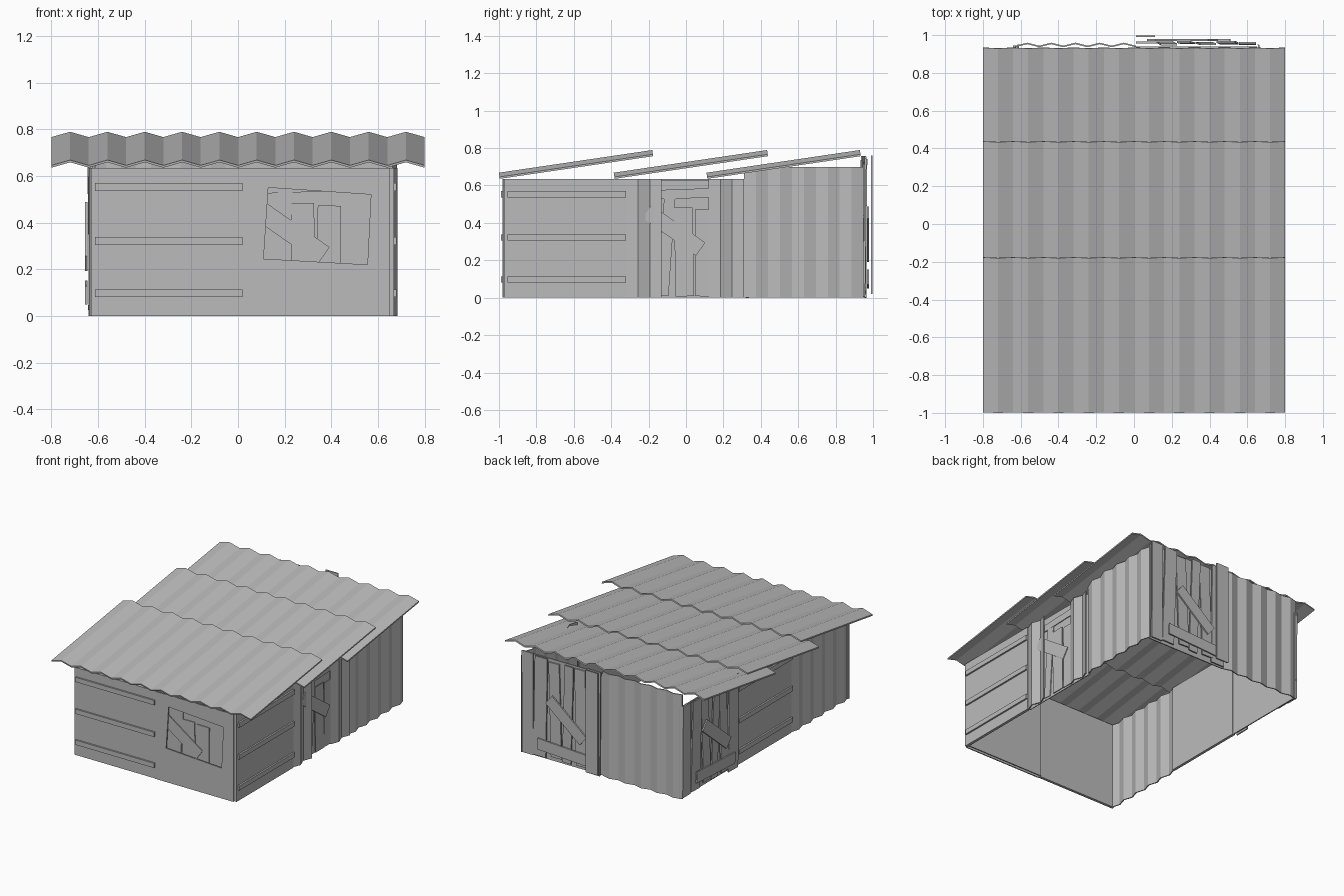
import bpy, bmesh
from math import radians
from mathutils import Matrix, Vector

cube = bpy.data.objects.get("Cube")
if cube:
    bpy.data.objects.remove(cube, do_unlink=True)

grey = bpy.data.materials.new("weathered_grey")
grey.use_nodes = True
grey.diffuse_color = (0.5, 0.5, 0.5, 1)
grey.node_tree.nodes["Principled BSDF"].inputs["Base Color"].default_value = (0.5, 0.5, 0.5, 1)


def finish(name, bm, matrix):
    bmesh.ops.recalc_face_normals(bm, faces=bm.faces)
    mesh = bpy.data.meshes.new(name)
    bm.to_mesh(mesh)
    bm.free()
    mesh.materials.append(grey)
    obj = bpy.data.objects.new(name, mesh)
    obj.matrix_world = matrix
    bpy.context.collection.objects.link(obj)
    return obj


def frame(origin, along, up):
    """Local x runs along, local z runs up, local y points into the building."""
    x, z = Vector(along).normalized(), Vector(up).normalized()
    y = z.cross(x)
    return Matrix.Translation(origin) @ Matrix((x, y, z)).transposed().to_4x4()


def board(name, wall, u, z, width, height, depth=0.0, thick=0.012, turn=0, lean=0):
    bm = bmesh.new()
    bmesh.ops.create_cube(bm, size=1, matrix=Matrix.Diagonal((width, thick, height, 1)))
    place = (Matrix.Translation((u, depth, z)) @ Matrix.Rotation(radians(turn), 4, 'Y')
             @ Matrix.Rotation(radians(lean), 4, 'X'))
    return finish(name, bm, wall @ place)


def panel(name, wall, u0, u1, height, depth, thick):
    return board(name, wall, (u0 + u1) / 2, height / 2, u1 - u0, height, depth, thick)


def corrugated(name, matrix, u0, u1, length, folds, amp, thick=0.008):
    """Zigzag strip extruded along local z."""
    bm = bmesh.new()
    count = folds + 1
    line = [(u0 + (u1 - u0) * i / folds, amp if i % 2 == 0 else -amp) for i in range(count)]
    rows = []
    for z in (0, length):
        for shift in (-thick / 2, thick / 2):
            rows.append([bm.verts.new((u, y + shift, z)) for u, y in line])
    a, b, c, d = rows
    for i in range(folds):
        for p, q in ((a, b), (b, d), (d, c), (c, a)):
            bm.faces.new((p[i], p[i + 1], q[i + 1], q[i]))
    for i in (0, -1):
        bm.faces.new((a[i], b[i], d[i], c[i]))
    return finish(name, bm, matrix)


def battened(name, wall, u0, u1, height=0.635):
    panel(name, wall, u0, u1, height, 0.01, 0.02)
    for i, z in enumerate((0.097, 0.322, 0.553)):
        board(f"{name}_batten_{i + 1}", wall, (u0 + u1) / 2 + 0.008, z,
              u1 - u0 - 0.016, 0.034, -0.006)


def boarding(name, wall, u, depth):
    """Planks that close an opening."""
    board(name + "_plank_1", wall, u - 0.04, 0.275, 0.06, 0.53, depth + 0.004, 0.006, 4)
    board(name + "_plank_2", wall, u + 0.055, 0.245, 0.10, 0.475, depth, 0.006, -1)
    board(name + "_plank_3", wall, u + 0.165, 0.24, 0.10, 0.465, depth + 0.003, 0.006, 0.5)
    board(name + "_head", wall, u + 0.04, 0.555, 0.30, 0.05, depth + 0.003, 0.006, -2)
    board(name + "_brace", wall, u, 0.36, 0.35, 0.085, depth - 0.006, 0.006, 35)


def plank_door(name, wall, u, height):
    """Crooked plank door on a flat backing."""
    panel(name + "_backing", wall, u, u + 0.64, height - 0.02, 0.012, 0.008)
    planks = ((0.05, 0.09, 0, 0.98, 0.5), (0.155, 0.10, 1.5, 0.96, 0.7), (0.27, 0.085, -2, 0.9, -0.6),
              (0.375, 0.07, 2, 0.94, 0.5), (0.475, 0.085, -1.5, 0.92, -0.8), (0.58, 0.11, 0.5, 1, 0))
    for i, (off, width, turn, tall, lean) in enumerate(planks):
        board(f"{name}_plank_{i + 1}", wall, u + off, height / 2, width, height * tall,
              -0.008 - 0.004 * (i % 2), 0.01, turn, lean)
    board(name + "_brace", wall, u + 0.37, 0.34, 0.36, 0.085, -0.026, 0.01, 40)
    board(name + "_foot", wall, u + 0.36, 0.1, 0.44, 0.08, -0.026, 0.01, 3)


UP = (0, 0, 1)
front = frame((-0.63, -0.978, 0), (1, 0, 0), UP)
side_left = frame((0.668, -0.97, 0), (0, 1, 0), UP)
back = frame((0.65, 0.948, 0), (-1, 0, 0), UP)
side_right = frame((-0.625, 0.95, 0), (0, -1, 0), UP)

# Front wall: battened panel and a panel with a crooked window
battened("front_panel", front, 0, 0.65)
bm = bmesh.new()
outer = [bm.verts.new((x + 0.63, 0, z)) for x, z in ((0.02, 0), (0.65, 0), (0.65, 0.635), (0.02, 0.635))]
inner = [bm.verts.new((x + 0.63, 0, z)) for x, z in ((0.11, 0.245), (0.555, 0.22), (0.57, 0.52), (0.13, 0.55))]
for i in range(4):
    j = (i + 1) % 4
    bm.faces.new((outer[i], outer[j], inner[j], inner[i]))
skin = finish("window_panel", bm, front)
skin.modifiers.new("thickness", 'SOLIDIFY').thickness = 0.008
skin.modifiers["thickness"].offset = 0
panel("window_backing", front, 0.65, 1.28, 0.63, 0.027, 0.006)
boarding("window", front, 0.855, 0.017)

# Left side wall: battened panel, boarded doorway, corrugated sheet
battened("left_panel", side_left, 0, 0.65)
corrugated("doorway_sheet_front", side_left, 0.65, 0.84, 0.635, 3, 0.012)
corrugated("doorway_sheet_back", side_left, 1.09, 1.28, 0.635, 3, 0.012)
panel("doorway_backing", side_left, 0.65, 1.28, 0.63, 0.022, 0.006)
boarding("doorway", side_left, 0.905, 0.008)
corrugated("left_sheet", side_left, 1.28, 1.92, 0.70, 10, 0.01)

# Back wall: plank door and corrugated sheet
plank_door("back_door", back, 0.0, 0.755)
board("back_door_loose_plank", back, 0.59, 0.39, 0.10, 0.74, -0.046, 0.008)
corrugated("back_sheet", back, 0.64, 1.28, 0.757, 10, 0.008)

# Right side wall: plank door, battened panel, corrugated sheet
plank_door("right_door", side_right, 0.0, 0.68)
battened("right_panel", side_right, 0.64, 1.27)
corrugated("right_sheet", side_right, 1.27, 1.92, 0.635, 10, 0.01)

# Roof: three overlapping corrugated sheets
for i, y in enumerate((-0.998, -0.384, 0.112)):
    slope = Vector((0, 0.82, 0.121))
    roof = frame((0, y, 0.652), (1, 0, 0), slope)
    corrugated(f"roof_sheet_{i + 1}", roof, -0.8, 0.8, slope.length, 20, 0.0115, 0.01)
